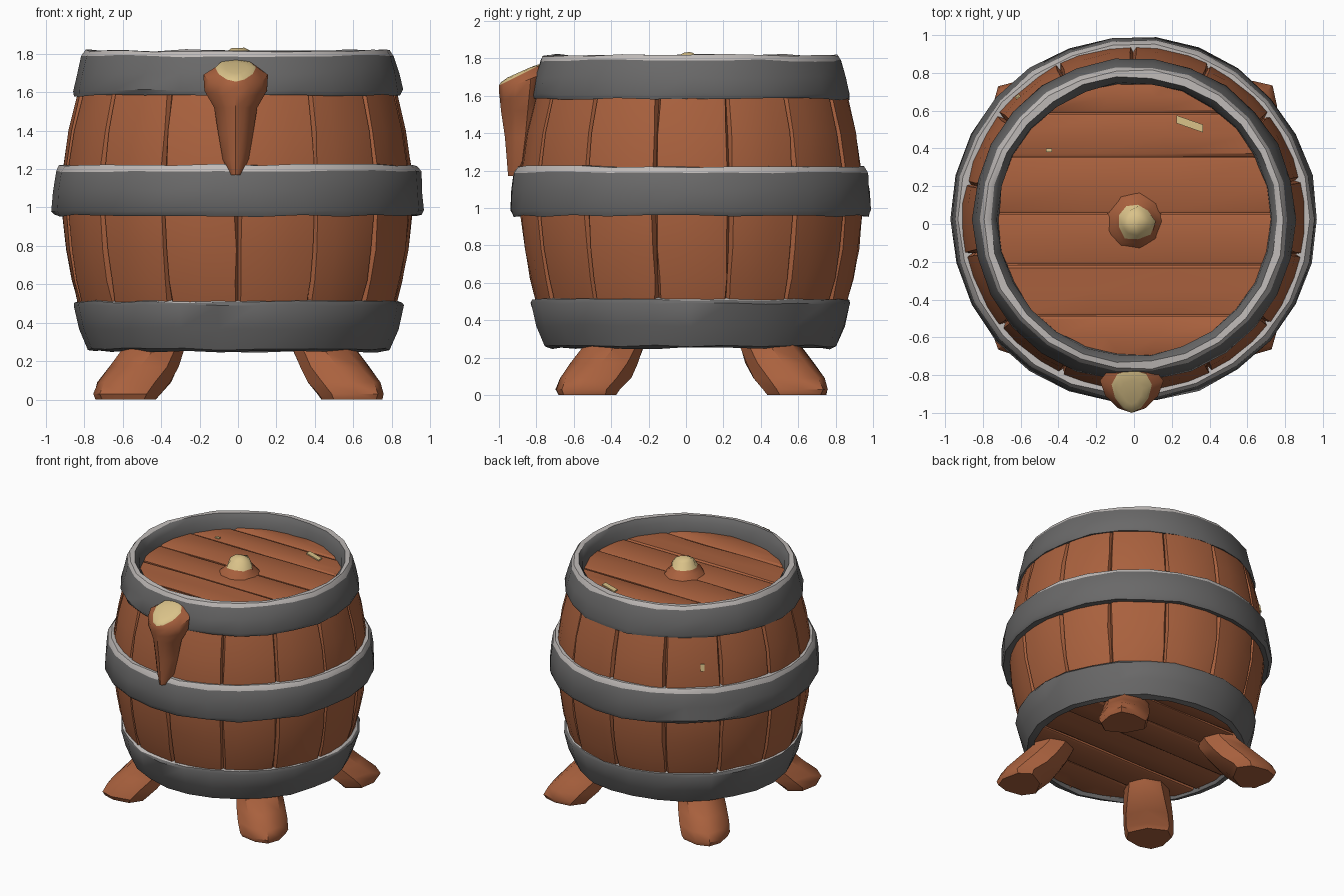
import bpy, bmesh, math, random
from mathutils import Vector

if "Cube" in bpy.data.objects:
    bpy.data.objects.remove(bpy.data.objects["Cube"])

random.seed(4)
CY = 0.025  # barrel axis sits slightly behind the origin


def material(name, rgb):
    m = bpy.data.materials.new(name)
    m.diffuse_color = (*rgb, 1)
    m.use_nodes = True
    m.node_tree.nodes["Principled BSDF"].inputs["Base Color"].default_value = m.diffuse_color
    return m


WOOD = material("brown wood", (0.40, 0.12, 0.048))
IRON = material("dark iron", (0.142, 0.14, 0.14))
EDGE = material("worn pale edge", (0.52, 0.49, 0.475))
CREAM = material("cream cut wood", (0.70, 0.54, 0.25))


def jit(a):
    return random.uniform(-a, a)


def finish(name, bm, mats, angle):
    bmesh.ops.recalc_face_normals(bm, faces=bm.faces)
    me = bpy.data.meshes.new(name)
    bm.to_mesh(me)
    bm.free()
    for m in mats:
        me.materials.append(m)
    me.shade_smooth()
    me.set_sharp_from_angle(angle=math.radians(angle))
    ob = bpy.data.objects.new(name, me)
    bpy.context.collection.objects.link(ob)
    return ob


def loft(name, rings, mats, bands=None, caps=True, loop=False, angle=35):
    """Skin a list of equal closed rings; bands gives a material per step."""
    bm = bmesh.new()
    vs = [[bm.verts.new(p) for p in ring] for ring in rings]
    n, k = len(rings[0]), len(rings)
    steps = k if loop else k - 1
    bands = bands or [0] * steps
    for i in range(steps):
        a, b = vs[i], vs[(i + 1) % k]
        for j in range(n):
            f = bm.faces.new((a[j], a[(j + 1) % n], b[(j + 1) % n], b[j]))
            f.material_index = bands[i]
    if caps and not loop:
        bm.faces.new(vs[0]).material_index = bands[0]
        bm.faces.new(vs[-1]).material_index = bands[-1]
    return finish(name, bm, mats, angle)


def circle(r, z, n, jr=0.0, jz=0.0, cx=0.0, cy=CY):
    pts = []
    for j in range(n):
        a = 2 * math.pi * j / n
        q = r + jit(jr)
        pts.append(Vector((cx + q * math.cos(a), cy + q * math.sin(a), z + jit(jz))))
    return pts


# Bulging body of 14 staves with a narrow groove at each joint
STAVES = 14
bulge = [jit(0.008) for _ in range(STAVES)]
shift = [jit(0.02) for _ in range(STAVES)]
shift[0] = 0


def body_radius(z):
    return 0.915 - 0.27 * (z - 1.05) ** 2


rings = []
for z in (0.27, 0.5, 0.62, 0.78, 0.95, 1.22, 1.4, 1.6, 1.78):
    ring = []
    for s in range(STAVES):
        nxt = shift[(s + 1) % STAVES]
        for frac, drop in ((0, 0.028), (0.035, 0.002), (0.3, 0), (0.7, 0), (0.965, 0.002)):
            a = 2 * math.pi * (s + frac) / STAVES - math.pi / 2
            a += shift[s] * (1 - frac) + nxt * frac + (jit(0.006) if drop < 0.01 else 0)
            r = body_radius(z) - drop + bulge[s] + jit(0.004)
            ring.append(Vector((r * math.cos(a), CY + r * math.sin(a), z)))
    rings.append(ring)
loft("barrel_staves", rings, [WOOD], caps=False, angle=30)

# Small cream chip on a back left stave
rings = []
for d in (-0.006, 0.007):
    ring = []
    for da, z in ((-0.016, 1.345), (0.016, 1.345), (0.016, 1.395), (-0.016, 1.395)):
        a, r = math.radians(133.5) + da, body_radius(z) + bulge[8] + d
        ring.append(Vector((r * math.cos(a), CY + r * math.sin(a), z)))
    rings.append(ring)
loft("stave_chip", rings, [CREAM])


# Iron hoops: closed profiles (radius, height); pale band along the top edge
def hoop(name, profile, pale):
    bands = [1 if i in pale else 0 for i in range(len(profile))]
    rings = [circle(r, z, 26, 0.006, 0.007) for r, z in profile]
    loft(name, rings, [IRON, EDGE], bands, loop=True, angle=40)


hoop("bottom_hoop", [(0.735, 0.27), (0.745, 0.25), (0.785, 0.262), (0.83, 0.37),
                     (0.86, 0.49), (0.85, 0.508), (0.79, 0.52)], {5})
hoop("middle_hoop", [(0.87, 0.97), (0.955, 0.957), (0.97, 0.985), (0.962, 1.09),
                     (0.95, 1.19), (0.93, 1.222), (0.87, 1.22)], {4, 5})
hoop("top_hoop", [(0.79, 1.60), (0.85, 1.582), (0.857, 1.61), (0.835, 1.70),
                  (0.812, 1.788), (0.793, 1.817), (0.757, 1.817), (0.725, 1.77),
                  (0.72, 1.67)], {4, 5})


# Round heads made of planks running along x
def plank_head(name, z, side, radius, cuts):
    for i, (y0, y1) in enumerate(zip(cuts, cuts[1:])):
        bm = bmesh.new()
        g, lift = 0.003, jit(0.006)
        ys = [y0 + g, y0 + g + 0.015, (y0 + y1) / 2, y1 - g - 0.015, y1 - g]
        rows = []
        for j, y in enumerate(ys):
            h = math.sqrt(max(radius ** 2 - y * y, 0.001))
            low = 0.008 if j in (0, 4) else 0
            row = []
            for t in (-1, -0.35, 0.3, 1):
                top = z + side * (lift - low + jit(0.004))
                row.append((bm.verts.new((t * h, CY + y, top)),
                            bm.verts.new((t * h, CY + y, z - side * 0.07))))
            rows.append(row)
        for a, b in zip(rows, rows[1:]):
            for c in range(3):
                for s in (0, 1):
                    bm.faces.new((a[c][s], a[c + 1][s], b[c + 1][s], b[c][s]))
            for c in (0, 3):
                bm.faces.new((a[c][0], b[c][0], b[c][1], a[c][1]))
        for row in (rows[0], rows[-1]):
            for c in range(3):
                bm.faces.new((row[c][0], row[c + 1][0], row[c + 1][1], row[c][1]))
        finish(f"{name}_plank_{i + 1}", bm, [WOOD], 35)
    # backing that closes the gaps between planks
    loft(name + "_backing", [circle(radius, z - side * 0.03, 28),
                             circle(radius, z - side * 0.06, 28)], [WOOD])


LID = 1.70
plank_head("lid", LID, 1, 0.75, [-0.74, -0.51, -0.24, 0.03, 0.33, 0.56, 0.74])
plank_head("base", 0.28, -1, 0.75, [-0.74, -0.47, -0.2, 0.08, 0.34, 0.58, 0.74])

# Knob on the lid: wooden mound with a cream cut top
loft("lid_knob", [circle(r, z, 9, 0.012, 0.004, 0.005, 0.015) for r, z in
                  ((0.16, 1.69), (0.12, 1.735), (0.10, 1.755), (0.07, 1.805), (0.035, 1.83))],
     [WOOD, CREAM], [0, 0, 1, 1], angle=50)

# Cream chips on the lid
for i, (x, y, w, d, skew) in enumerate(((0.295, 0.53, 0.07, 0.021, -0.35),
                                       (-0.45, 0.39, 0.016, 0.01, 0))):
    ring = [(-w, -d), (w, -d), (w, d), (-w, d)]
    loft(f"lid_chip_{i + 1}", [[Vector((x + a, y + b + skew * a, z)) for a, b in ring]
                               for z in (LID + 0.0025, LID + 0.0115)], [CREAM])

# Sawn-off branch stub at the front, narrower towards its tip:
# (z, y centre, half width, half depth, slope)
rings = []
for z, cy, w, d, slope in ((1.17, -0.92, 0.025, 0.03, 0), (1.25, -0.895, 0.06, 0.06, 0),
                           (1.38, -0.885, 0.08, 0.08, 0), (1.52, -0.88, 0.10, 0.105, 0),
                           (1.60, -0.875, 0.145, 0.115, 0.2), (1.675, -0.87, 0.15, 0.125, 0.4),
                           (1.712, -0.885, 0.095, 0.11, 0.5), (1.718, -0.892, 0.08, 0.095, 0.48),
                           (1.725, -0.892, 0.05, 0.06, 0.45)):
    ring = []
    for j in range(10):
        a = 2 * math.pi * (j + 0.5) / 10
        y = d * math.sin(a) * 1.04
        x = w * math.cos(a) * (1 + 0.3 * math.sin(a))
        ring.append(Vector((x * 1.08 - 0.012, cy + y, z + slope * y)))
    rings.append(ring)
loft("front_branch_stub", rings, [WOOD, CREAM], [0] * 6 + [1, 1], angle=40)

# Four splayed feet on the diagonals: (z, reach, half length, half width, toe taper)
FOOT = ((0.36, 0.59, 0.15, 0.15, 0), (0.25, 0.64, 0.165, 0.165, 0),
        (0.17, 0.71, 0.185, 0.175, 0.1), (0.09, 0.795, 0.20, 0.18, 0.25),
        (0.03, 0.855, 0.17, 0.175, 0.35), (0.0, 0.86, 0.15, 0.16, 0.35))
for i, name in enumerate(("back_right_foot", "back_left_foot",
                          "front_left_foot", "front_right_foot")):
    t = math.pi / 4 + i * math.pi / 2
    out, side = Vector((math.cos(t), math.sin(t), 0)), Vector((-math.sin(t), math.cos(t), 0))
    y_shift = 0.005 if i < 2 else 0.06
    rings = []
    for z, c, hl, hw, taper in FOOT:
        ring = []
        for j in range(8):
            a = 2 * math.pi * j / 8
            u, v = math.cos(a), math.sin(a)
            p = out * (c + hl * u + jit(0.006)) + side * (hw * v * (1 - taper * u))
            ring.append(p + Vector((0.005, y_shift, z)))
        rings.append(ring)
    loft(name, rings, [WOOD], angle=40)
